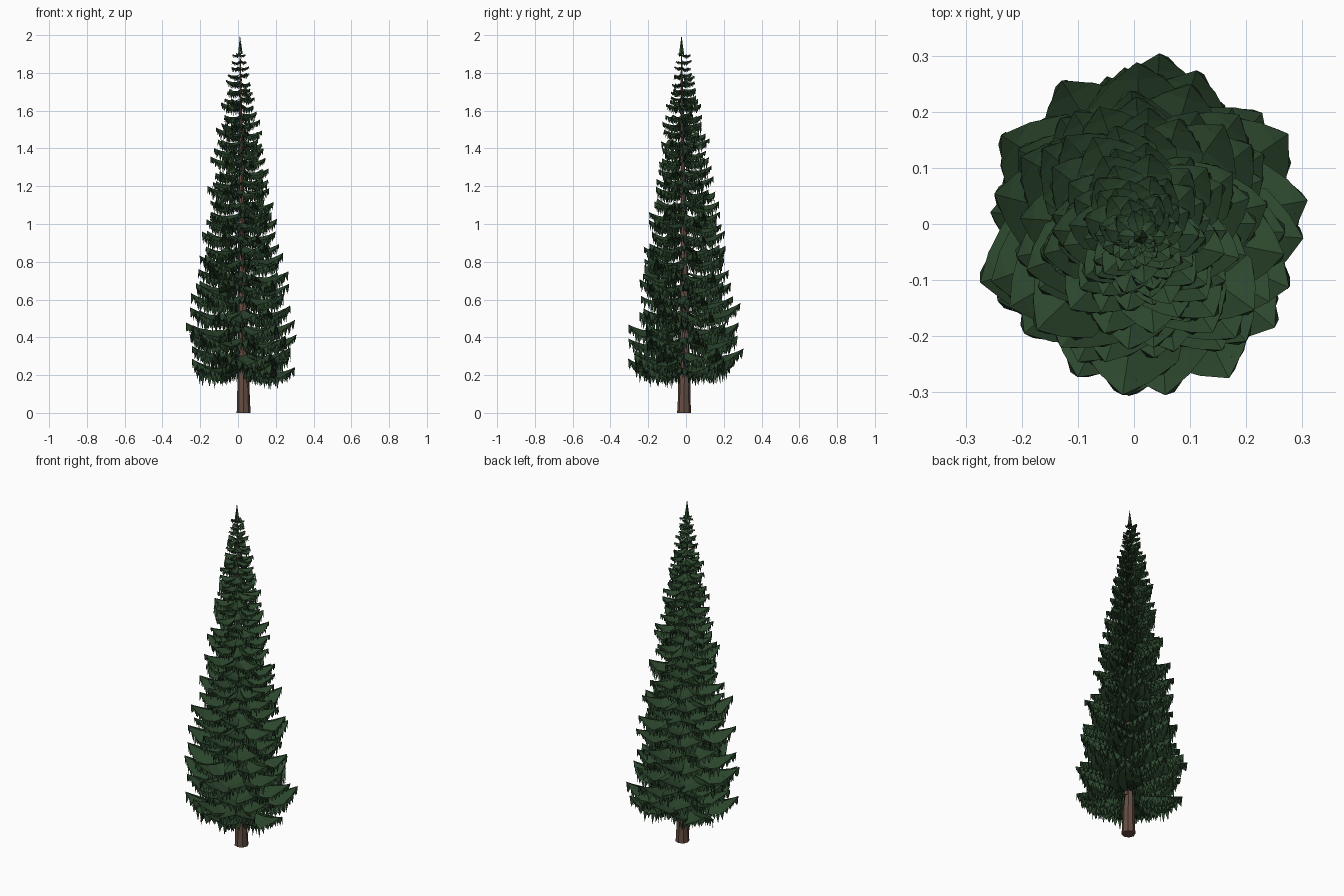
import bpy, bmesh, math, random
from mathutils import Vector

if "Cube" in bpy.data.objects:
    bpy.data.objects.remove(bpy.data.objects["Cube"])

random.seed(7)


def material(name, color):
    m = bpy.data.materials.new(name)
    m.diffuse_color = (*color, 1)
    m.use_nodes = True
    m.node_tree.nodes["Principled BSDF"].inputs["Base Color"].default_value = m.diffuse_color
    return m


def finish(bm, name, mat):
    me = bpy.data.meshes.new(name)
    bm.to_mesh(me)
    bm.free()
    ob = bpy.data.objects.new(name, me)
    bpy.context.collection.objects.link(ob)
    me.materials.append(mat)
    return ob


def interp(table, x):
    for (a, b), (c, d) in zip(table, table[1:]):
        if x <= c:
            return b + (d - b) * max(0, (x - a)) / (c - a)
    return table[-1][1]


def trunk_at(z):
    # slightly leaning, gently bowed axis
    t = z / 2
    return Vector((0.03 - 0.02 * t, -0.01 - 0.01 * t + 0.004 * math.sin(5 * t), z))


GREEN = material("needles", (0.025, 0.062, 0.026))
BARK = material("bark", (0.13, 0.075, 0.055))

# Trunk: tapered eight-sided column with a flared foot
bm = bmesh.new()
rings = []
for z, r in [(0, .037), (.06, .034), (.2, .031), (.6, .023), (1.0, .016), (1.4, .010), (1.8, .005), (1.93, .002)]:
    c = trunk_at(z)
    rings.append([bm.verts.new(c + Vector((r * math.cos(a), r * math.sin(a), 0)))
                  for a in [i * math.tau / 8 for i in range(8)]])
for lo, hi in zip(rings, rings[1:]):
    for i in range(8):
        bm.faces.new((lo[i], lo[(i + 1) % 8], hi[(i + 1) % 8], hi[i]))
bm.faces.new(rings[0][::-1])
bm.faces.new(rings[-1])
finish(bm, "trunk", BARK)

# Boughs: drooping leaf-shaped sheets with upturned tips and hanging spikes
WIDTH = [(0, .06), (.3, .2), (.55, .31), (.75, .30), (.9, .15), (1, 0)]
REACH = [(.2, .27), (.27, .31), (.42, .31), (.6, .275), (.8, .255), (1.0, .205), (1.2, .172),
         (1.4, .138), (1.6, .102), (1.8, .055), (1.95, .022)]


def bough(bm, origin, angle, length, tilt):
    out = Vector((math.cos(angle), math.sin(angle), 0))
    side = Vector((-out.y, out.x, 0))
    bend = random.uniform(-.06, .06)

    def point(u, s):
        w = interp(WIDTH, u) * s
        z = tilt * u - .42 * u + .42 * u ** 2.2 - .36 * abs(w)
        return origin + length * (out * u + side * (w + bend * u * u) + Vector((0, 0, z)))

    us = [0, .3, .55, .75, .9]
    rows = [[bm.verts.new(point(u, s)) for s in (-1, 0, 1)] for u in us]
    for a, b in zip(rows, rows[1:]):
        for i in (0, 1):
            bm.faces.new((a[i], b[i], b[i + 1], a[i + 1]))
    tip = bm.verts.new(point(1, 0))
    for i in (0, 1):
        bm.faces.new((rows[-1][i], tip, rows[-1][i + 1]))

    # hanging spikes along both rims and under the midrib
    n = 11 if length > .15 else 7
    for s in (-1, -.5, 0, .5, 1):
        for k in range(n):
            u0 = .2 + .8 * k / n
            u1 = .2 + .8 * (k + 1) / n
            p, q = point(u0, s), point(u1, s)
            drop = (.024 + .13 * length) * random.uniform(.45, 1.15) * (1 - .35 * (k / n) ** 2)
            drop *= min(1, length / .1)
            low = (p + q) / 2 + out * random.uniform(-.006, .008) - Vector((0, 0, drop))
            bm.faces.new([bm.verts.new(v) for v in (p, q, low)])


bm = bmesh.new()
z, turn = .25, 0.0
while z < 1.93:
    reach = interp(REACH, z)
    count = 7 if z < 1.0 else 6
    for i in range(count):
        a = turn + i * math.tau / count + random.uniform(-.15, .15)
        zz = z + random.uniform(-.015, .015) * min(1, reach / .1)
        o = trunk_at(zz)
        # aim for a canopy centred on the axis
        length = (reach - .5 * (o.x * math.cos(a) + o.y * math.sin(a))) * random.uniform(.84, 1.03)
        bough(bm, o, a, length, random.uniform(0, .12))
    turn += 2.4
    z += .03 + .14 * reach

# Leading shoot at the top
for i in range(5):
    a = i * math.tau / 5
    c = trunk_at(1.9)
    rim = [c + Vector((.014 * math.cos(b), .014 * math.sin(b), -.01 * (i % 2))) for b in (a, a + math.tau / 5)]
    bm.faces.new([bm.verts.new(v) for v in (*rim, trunk_at(2.0))])
finish(bm, "needle_boughs", GREEN)
